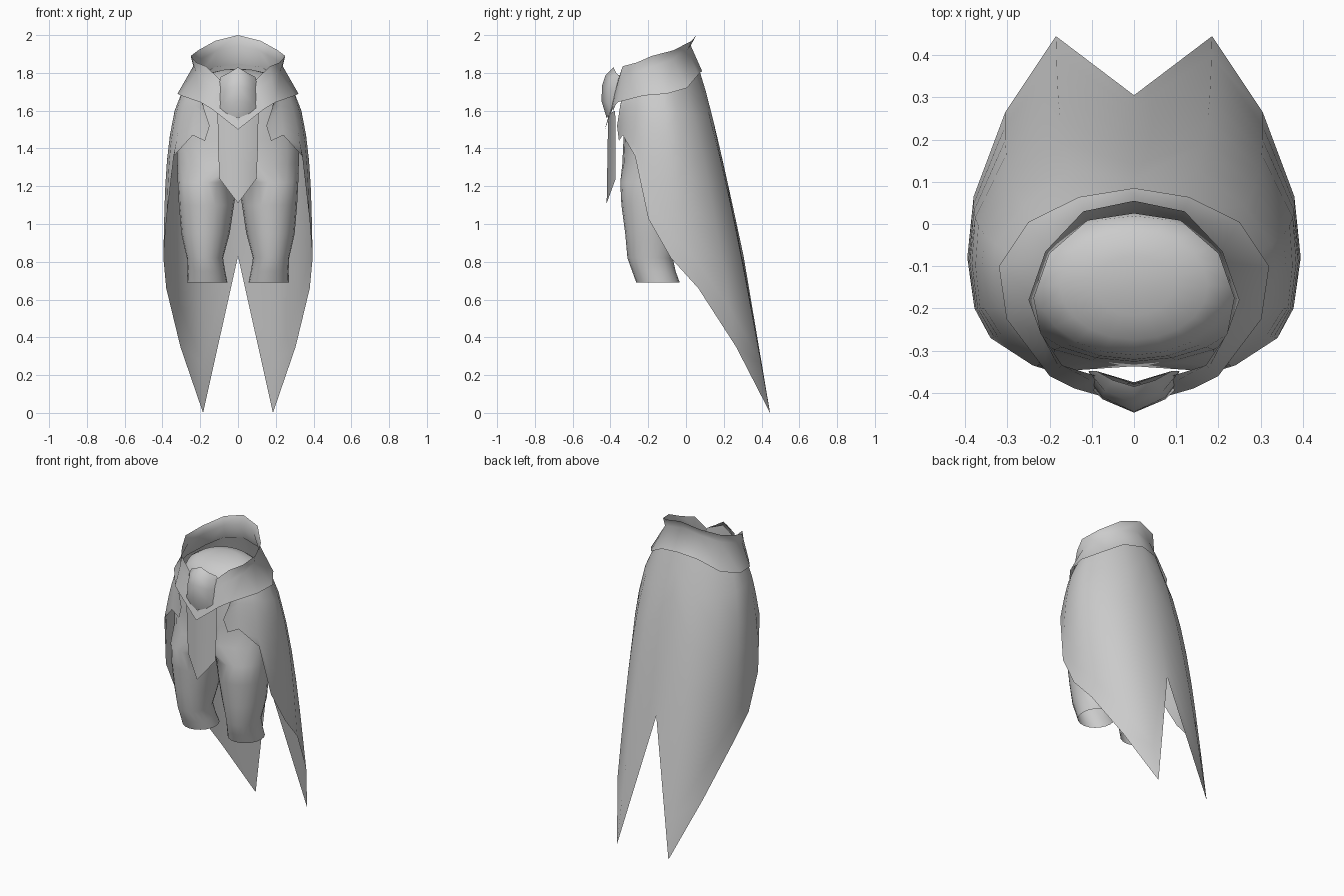
import bpy, bmesh, math
from mathutils import Vector

cloth = bpy.data.materials.new("grey_cloth")
cloth.diffuse_color = (0.6, 0.6, 0.6, 1)


def finish(name, bm, angle=40):
    """Turn a bmesh half into a smooth, mirrored object."""
    bmesh.ops.remove_doubles(bm, verts=bm.verts, dist=0.0005)
    bmesh.ops.recalc_face_normals(bm, faces=bm.faces)
    mesh = bpy.data.meshes.new(name)
    bm.to_mesh(mesh)
    bm.free()
    mesh.materials.append(cloth)
    ob = bpy.data.objects.new(name, mesh)
    bpy.context.collection.objects.link(ob)
    bpy.ops.object.select_all(action='DESELECT')
    ob.select_set(True)
    bpy.context.view_layer.objects.active = ob
    mod = ob.modifiers.new("mirror", 'MIRROR')
    mod.merge_threshold = 0.001
    bpy.ops.object.modifier_apply(modifier="mirror")
    bpy.ops.object.shade_smooth_by_angle(angle=math.radians(angle))
    return ob


def sheet(bm, columns):
    """Grid of quads from equally long columns of points."""
    grid = [[bm.verts.new(p) for p in col] for col in columns]
    for a, b in zip(grid, grid[1:]):
        for i in range(len(a) - 1):
            bm.faces.new((a[i], b[i], b[i + 1], a[i + 1]))
    return grid


# Trousers: one open leg lofted upward into half of the domed hips, then mirrored
rings = [  # z, centre x, radius x, centre y, radius y
    (0.69, 0.163, 0.107, -0.148, 0.115),
    (0.75, 0.168, 0.100, -0.170, 0.115),
    (0.82, 0.175, 0.096, -0.190, 0.120),
    (0.95, 0.172, 0.128, -0.180, 0.142),
    (1.10, 0.167, 0.146, -0.182, 0.160),
    (1.22, 0.161, 0.158, -0.180, 0.168),
    (1.32, 0.0, 0.322, -0.162, 0.175),
    (1.45, 0.0, 0.322, -0.155, 0.176),
    (1.60, 0.0, 0.292, -0.148, 0.178),
    (1.70, 0.0, 0.260, -0.146, 0.175),
    (1.755, 0.0, 0.232, -0.146, 0.165),
    (1.79, 0.0, 0.175, -0.146, 0.128),
    (1.81, 0.0, 0.095, -0.146, 0.070),
    (1.815, 0.0, 0.0, -0.146, 0.0),
]
N = 20
bm = bmesh.new()
cols = []
for k in range(N + 1):
    a = 2 * math.pi * k / N
    cols.append([(max(0, cx + rx * math.cos(a)), cy + ry * math.sin(a),
                  z + (0.15 * ry * math.sin(a) if z > 1.65 else 0))
                 for z, cx, rx, cy, ry in rings])
sheet(bm, cols)
inner = [f for f in bm.faces if all(v.co.x < 0.001 for v in f.verts)]
bmesh.ops.delete(bm, geom=inner, context='FACES')
finish("trousers", bm, 60)

# Split coat tail: columns from centre back round to the front corner
tail = [  # top point, hem point, outward bulge
    ((0, 0.06, 1.85), (0, 0.305, 0.83), 0.012),
    ((0.125, 0.038, 1.83), (0.185, 0.445, 0.0), 0.045),
    ((0.215, -0.02, 1.78), (0.305, 0.265, 0.35), 0.052),
    ((0.27, -0.08, 1.74), (0.38, 0.065, 0.66), 0.055),
    ((0.285, -0.12, 1.73), (0.395, -0.08, 0.82), 0.045),
    ((0.275, -0.19, 1.72), (0.378, -0.20, 1.03), 0.038),
    ((0.252, -0.245, 1.71), (0.34, -0.27, 1.36), 0.015),
    ((0.21, -0.305, 1.69), (0.24, -0.335, 1.47), 0.008),
    ((0.185, -0.335, 1.68), (0.175, -0.355, 1.44), 0.005),
    ((0.187, -0.348, 1.63), (0.15, -0.365, 1.52), 0),
]
ROWS = 7
bm = bmesh.new()
cols = []
for top, hem, bulge in tail:
    top, hem = Vector(top), Vector(hem)
    out = Vector((top.x, top.y + 0.15, 0)).normalized()
    cols.append([top.lerp(hem, i / ROWS)
                 + out * bulge * math.sin(math.pi * (i / ROWS) ** 0.65)
                 for i in range(ROWS + 1)])
sheet(bm, cols)
finish("coat_tail", bm, 60)

# Waist sash: raised lip, crease and flared lower edge, dipping at the front
sash = [
    [(0, 0.055, 2.0), (0, 0.025, 1.945), (0, 0.085, 1.81)],
    [(0.12, 0.03, 1.97), (0.11, 0.008, 1.92), (0.13, 0.064, 1.79)],
    [(0.21, -0.065, 1.92), (0.2, -0.07, 1.87), (0.25, 0.005, 1.72)],
    [(0.25, -0.18, 1.89), (0.237, -0.175, 1.835), (0.32, -0.10, 1.69)],
    [(0.22, -0.26, 1.855), (0.22, -0.262, 1.80), (0.302, -0.225, 1.68)],
    [(0.17, -0.335, 1.835), (0.178, -0.34, 1.77), (0.2, -0.36, 1.645)],
    [(0.09, -0.36, 1.76), (0.10, -0.372, 1.71), (0.14, -0.39, 1.61)],
    [(0, -0.385, 1.62), (0, -0.40, 1.58), (0, -0.43, 1.50)],
]
bm = bmesh.new()
sheet(bm, sash)
finish("waist_sash", bm, 60)

# Sash knot: faceted bulge with a ridge down the middle
knot = [
    [(0, -0.385, 1.83), (0, -0.425, 1.79), (0, -0.445, 1.73),
     (0, -0.447, 1.65), (0, -0.42, 1.56)],
    [(0.05, -0.37, 1.80), (0.07, -0.395, 1.77), (0.075, -0.41, 1.71),
     (0.075, -0.415, 1.64), (0.06, -0.405, 1.585)],
    [(0.09, -0.348, 1.78), (0.108, -0.348, 1.75), (0.105, -0.355, 1.69),
     (0.105, -0.37, 1.64), (0.10, -0.39, 1.61)],
    [(0, -0.38, 1.81), (0, -0.375, 1.75), (0, -0.375, 1.70),
     (0, -0.38, 1.65), (0, -0.385, 1.60)],
]
bm = bmesh.new()
sheet(bm, knot)
finish("sash_knot", bm, 60)

# Hanging front panel with a pointed end and a central fold
panel = [
    [(0, -0.412, 1.58), (0, -0.416, 1.35), (0, -0.42, 1.11)],
    [(0.108, -0.375, 1.60), (0.106, -0.372, 1.42), (0.098, -0.372, 1.24)],
]
bm = bmesh.new()
sheet(bm, panel)
finish("front_panel", bm, 60)
